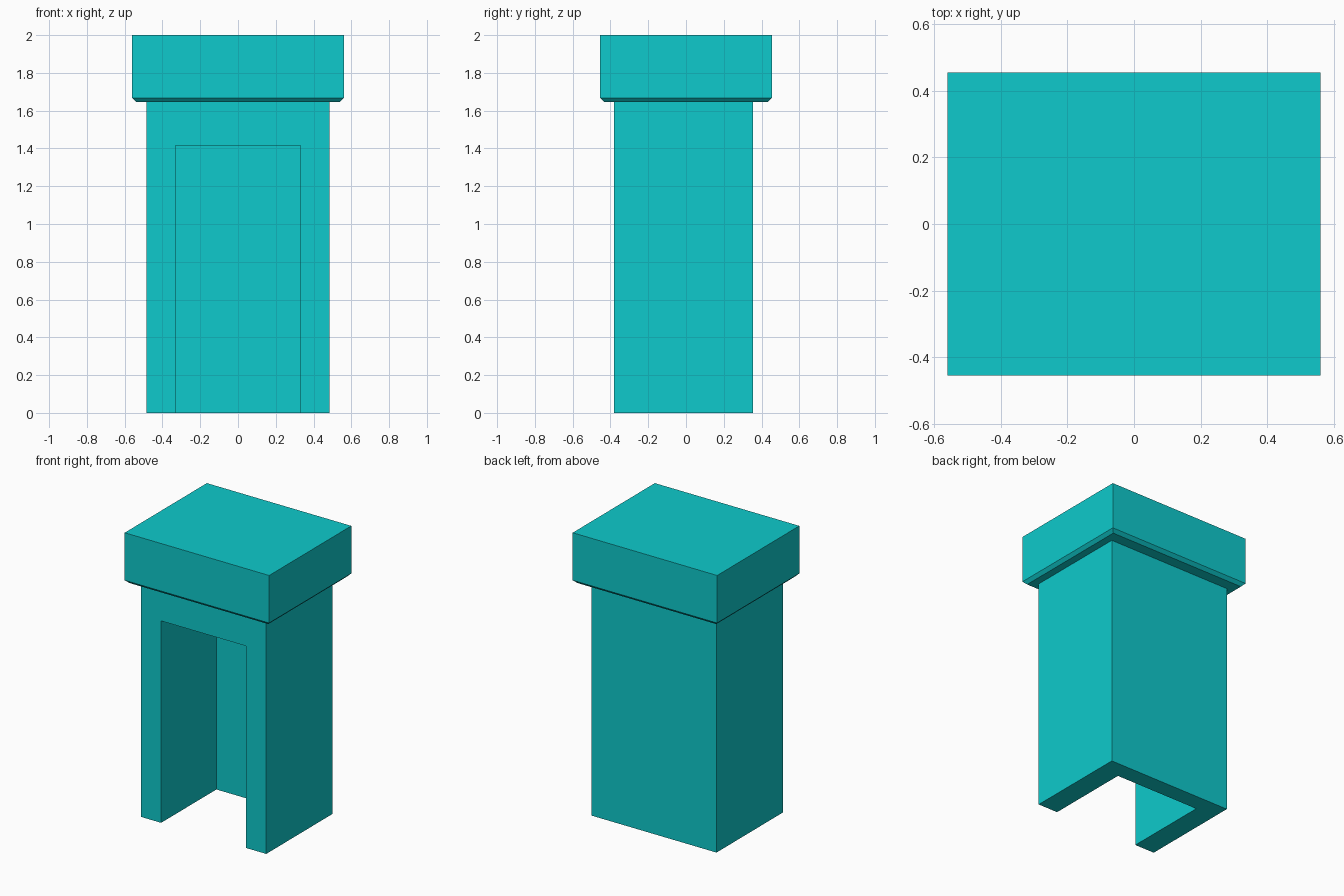
import bpy
import bmesh
from mathutils import Vector

default_cube = bpy.data.objects.get("Cube")
if default_cube:
    bpy.data.objects.remove(default_cube, do_unlink=True)

# Single flat colour
turquoise = bpy.data.materials.new("turquoise")
turquoise.use_nodes = True
colour = (0.0044, 0.591, 0.604, 1.0)
turquoise.diffuse_color = colour
turquoise.node_tree.nodes["Principled BSDF"].inputs["Base Color"].default_value = colour


def box(name, low, high, bottom_chamfer=0.0):
    """Axis-aligned box between two corners, optionally chamfered underneath."""
    low, high = Vector(low), Vector(high)
    bm = bmesh.new()
    bmesh.ops.create_cube(bm, size=1.0)
    bmesh.ops.scale(bm, vec=high - low, verts=bm.verts)
    bmesh.ops.translate(bm, vec=(low + high) / 2, verts=bm.verts)
    if bottom_chamfer:
        rim = [e for e in bm.edges if all(v.co.z < low.z + 0.001 for v in e.verts)]
        bmesh.ops.bevel(bm, geom=rim, offset=bottom_chamfer, segments=1,
                        profile=0.5, affect='EDGES')
    mesh = bpy.data.meshes.new(name)
    bm.to_mesh(mesh)
    bm.free()
    mesh.materials.append(turquoise)
    obj = bpy.data.objects.new(name, mesh)
    bpy.context.collection.objects.link(obj)
    return obj


# Upright body with a deep doorway open at the front and the floor
body = box("body", (-0.485, -0.38, 0), (0.485, 0.355, 1.645))
doorway = box("doorway_cutter", (-0.33, -0.6, -0.2), (0.33, 0.232, 1.415))
doorway.hide_render = True

cut = body.modifiers.new("doorway", 'BOOLEAN')
cut.operation = 'DIFFERENCE'
cut.solver = 'EXACT'
cut.object = doorway
bpy.context.view_layer.objects.active = body
bpy.ops.object.modifier_apply(modifier=cut.name)
bpy.data.objects.remove(doorway, do_unlink=True)

# Overhanging cap with a chamfered lower rim
box("cap", (-0.56, -0.455, 1.645), (0.56, 0.455, 2.0), bottom_chamfer=0.022)
